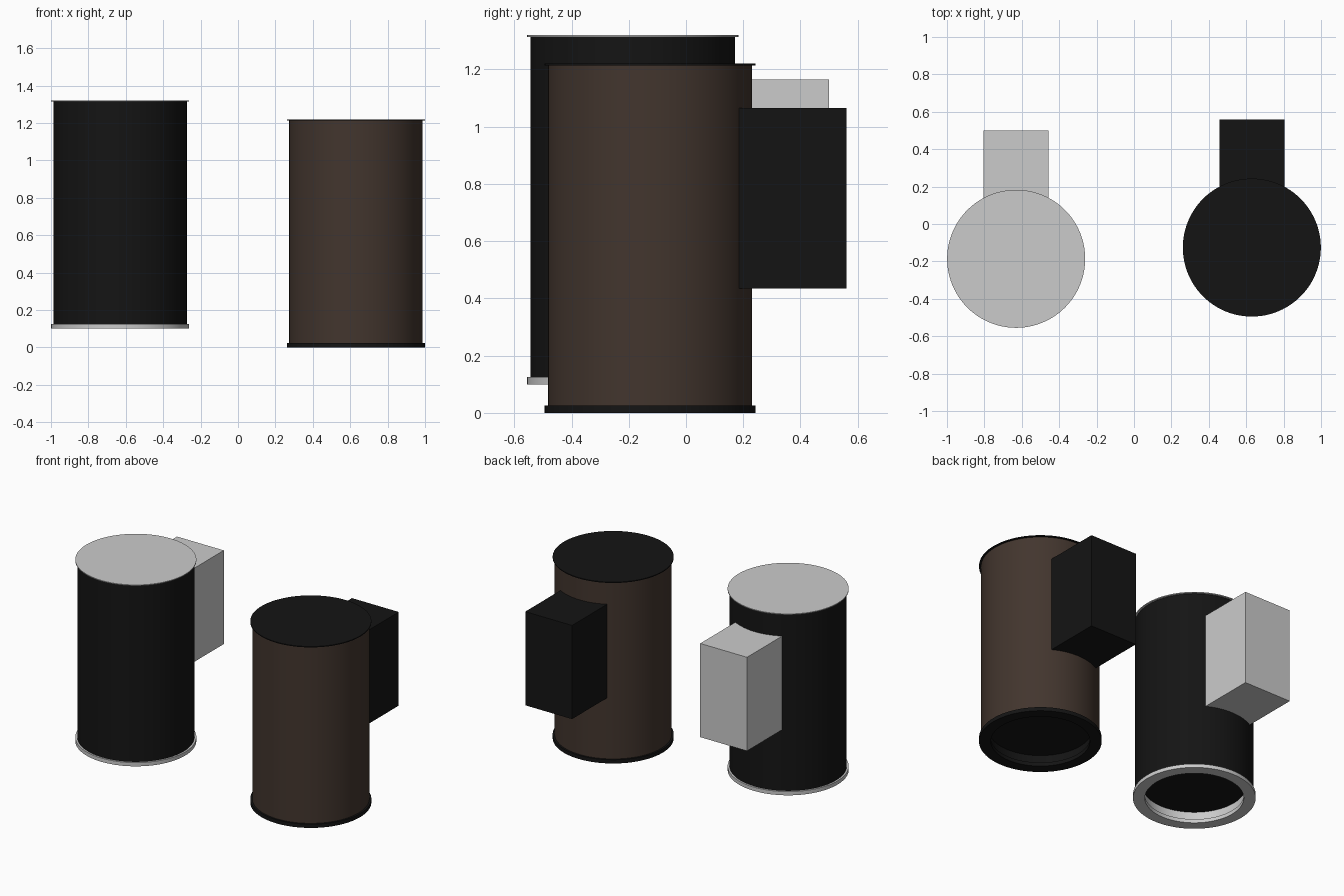
import bpy, bmesh, math

if "Cube" in bpy.data.objects:
    bpy.data.objects.remove(bpy.data.objects["Cube"])

SEG = 96
R_BODY, R_TRIM, R_OPEN = 0.357, 0.369, 0.298


def material(name, rgb):
    m = bpy.data.materials.new(name)
    m.diffuse_color = (*rgb, 1)
    m.use_nodes = True
    m.node_tree.nodes["Principled BSDF"].inputs["Base Color"].default_value = m.diffuse_color
    return m


def finish(name, bm, loc, mat):
    bmesh.ops.recalc_face_normals(bm, faces=bm.faces)
    mesh = bpy.data.meshes.new(name)
    bm.to_mesh(mesh)
    bm.free()
    ob = bpy.data.objects.new(name, mesh)
    ob.location = loc
    bpy.context.collection.objects.link(ob)
    if mat:
        mesh.materials.append(mat)
    bpy.context.view_layer.objects.active = ob
    ob.select_set(True)
    bpy.ops.object.shade_smooth_by_angle(angle=math.radians(30))
    ob.select_set(False)
    return ob


def lathe(name, profile, loc, mat, closed=True):
    """Revolve an (r, z) profile around z."""
    bm = bmesh.new()
    vs = [bm.verts.new((r, 0, z)) for r, z in profile]
    n = len(vs)
    edges = [bm.edges.new((vs[i], vs[(i + 1) % n])) for i in range(n if closed else n - 1)]
    bmesh.ops.spin(bm, geom=vs + edges, cent=(0, 0, 0), axis=(0, 0, 1),
                   angle=math.tau, steps=SEG, use_duplicate=False)
    bmesh.ops.remove_doubles(bm, verts=bm.verts, dist=1e-5)
    return finish(name, bm, loc, mat)


def wall_box(name, loc, mat, half=0.174, back=0.686, z0=0.435, z1=1.065):
    """Mounting box whose front is scooped to fit the round body."""
    a = math.asin(half / R_BODY)
    pts = [(half, back), (-half, back)]
    for i in range(17):
        t = -a + 2 * a * i / 16
        pts.append((R_BODY * math.sin(t), R_BODY * math.cos(t)))
    bm = bmesh.new()
    face = bm.faces.new([bm.verts.new((x, y, z0)) for x, y in pts])
    out = bmesh.ops.extrude_face_region(bm, geom=[face])
    for v in out["geom"]:
        if isinstance(v, bmesh.types.BMVert):
            v.co.z = z1
    return finish(name, bm, loc, mat)


def lamp(prefix, loc, body_mat, trim_mat, lens_mat):
    # cylindrical housing
    lathe(prefix + "_housing", [(R_BODY, 0.025), (R_BODY, 1.214),
                                (0.335, 1.214), (0.335, 0.025)], loc, body_mat)
    # thin top cap
    lathe(prefix + "_top_cap", [(0, 1.214), (R_TRIM, 1.214), (R_TRIM, 1.22), (0, 1.22)],
          loc, trim_mat, closed=False)
    # bottom trim ring with its stepped inner sleeve
    lathe(prefix + "_bottom_ring", [(R_OPEN, 0), (R_TRIM, 0), (R_TRIM, 0.025), (0.325, 0.025),
                                    (0.325, 0.085), (0.31, 0.085), (0.31, 0.025),
                                    (R_OPEN, 0.025)], loc, trim_mat)
    # recessed lens
    lathe(prefix + "_lens", [(0, 0.08), (0.318, 0.08), (0.318, 0.09), (0, 0.09)],
          loc, lens_mat, closed=False)
    # wall mounting box
    wall_box(prefix + "_wall_box", loc, trim_mat)


black = material("black", (0.007, 0.007, 0.007))
brown = material("brown", (0.055, 0.036, 0.027))

lamp("left_lamp", (-0.63, -0.186, 0.1), black, None, black)
lamp("right_lamp", (0.63, -0.126, 0), brown, black, black)
